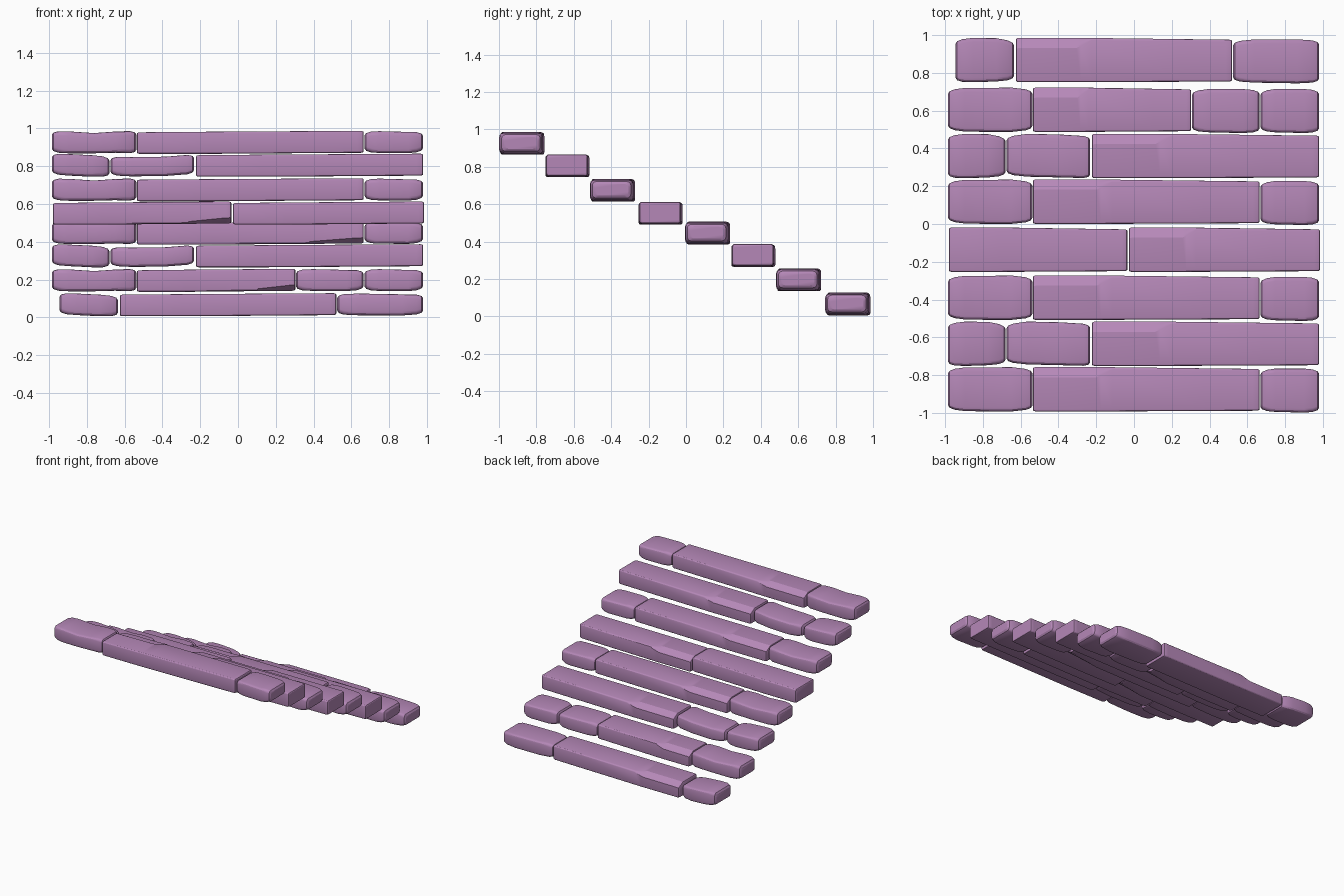
import bpy, bmesh, math

if "Cube" in bpy.data.objects:
    bpy.data.objects.remove(bpy.data.objects["Cube"])

mauve = bpy.data.materials.new("mauve_stone")
mauve.use_nodes = True
COLOUR = (0.46, 0.245, 0.475, 1)
mauve.diffuse_color = COLOUR
mauve.node_tree.nodes["Principled BSDF"].inputs["Base Color"].default_value = COLOUR

DEPTH, HEIGHT = 0.235, 0.122

# Shape of each kind of stone along its length:
# (fraction, front shift, back shift, bottom shift, top shift)
SHAPES = {
    "end_left": [(0, .014, -.014, .008, -.002), (.2, .002, -.002, .003, -.003),
                 (.5, 0, -.002, .003, -.012), (.75, 0, 0, .006, -.004), (1, .012, -.014, .002, 0)],
    "short_left": [(0, .004, -.012, .014, 0), (.3, 0, 0, .006, -.002),
                   (.7, .004, -.002, 0, -.008), (1, .014, -.02, 0, -.018)],
    "short_mid": [(0, .02, -.016, .008, -.016), (.25, .008, 0, .002, -.018),
                  (.65, .004, -.004, .004, -.016), (1, 0, -.014, .016, -.004)],
    "end_right": [(0, .006, -.02, .01, -.006), (.25, -.002, -.008, .005, -.002),
                  (.75, -.006, -.008, .004, -.006), (1, 0, -.016, .012, -.008)],
    "beam": [(0, 0, 0, 0, -.008), (.3, 0, 0, 0, -.005), (1, .004, -.01, .006, 0)],
}


def mix(stations, t):
    """Interpolate linearly between stations."""
    for a, b in zip(stations, stations[1:]):
        if t <= b[0]:
            f = (t - a[0]) / (b[0] - a[0])
            return [p + (q - p) * f for p, q in zip(a[1:], b[1:])]
    return stations[-1][1:]


def ring(y0, y1, z0, z1, top_chip, bottom_chip, radius):
    """Rounded cross-section; the back top and front bottom corners may be chipped flat."""
    corners = [(y0, z0, 1, 1, bottom_chip), (y1, z0, -1, 1, 0),
               (y1, z1, -1, -1, top_chip), (y0, z1, 1, -1, 0)]
    points = []
    for i, (y, z, sy, sz, chip) in enumerate(corners):
        ry, rz = radius + .042 * chip, radius + .018 * chip
        arc = []
        for k in range(4):
            a = k / 3 * math.pi / 2
            u, v = 1 - math.sin(a), 1 - math.cos(a)
            u, v = u + (1 - k / 3 - u) * chip, v + (k / 3 - v) * chip
            arc.append((y + sy * ry * v, z + sz * rz * u))
        points += arc[::-1] if i in (1, 3) else arc
    return points


def stone(name, kind, x0, x1, y, z, top_chip=False, bottom_chip=False):
    length = x1 - x0
    block = kind != "beam"
    radius = .022 if block else .012
    soft = .035 if block else .014
    # Positions of the rings, with the inset that rounds each end
    cuts = {0: soft * .55, soft * .25 / length: soft * .2, soft / length: 0}
    cuts.update({1 - t: inset for t, inset in list(cuts.items())})
    for s in SHAPES[kind][1:-1]:
        cuts[s[0]] = 0
    if not block:
        cuts.update({.28: 0, .35: 0, .76: 0, .97: 0})
    bm = bmesh.new()
    rings = []
    for t in sorted(cuts):
        inset = cuts[t]
        front, back, low, high = mix(SHAPES[kind], t)
        chip_t = mix([(0, 1), (.28, 1), (.35, 0), (1, 0)], t)[0] if top_chip else 0
        chip_b = mix([(0, 0), (.76, 0), (.97, 1), (1, 1)], t)[0] if bottom_chip else 0
        outline = ring(y - DEPTH / 2 + front + inset, y + DEPTH / 2 + back - inset,
                       z + low + inset, z + HEIGHT + high - inset, chip_t, chip_b, radius)
        rings.append([bm.verts.new((x0 + t * length, py, pz)) for py, pz in outline])
    for a, b in zip(rings, rings[1:]):
        for i in range(len(a)):
            j = (i + 1) % len(a)
            bm.faces.new((a[i], a[j], b[j], b[i]))
    bm.faces.new(rings[0])
    bm.faces.new(rings[-1])
    bmesh.ops.recalc_face_normals(bm, faces=bm.faces)
    mesh = bpy.data.meshes.new(name)
    bm.to_mesh(mesh)
    bm.free()
    mesh.materials.append(mauve)
    obj = bpy.data.objects.new(name, mesh)
    bpy.context.collection.objects.link(obj)
    obj.select_set(True)
    bpy.context.view_layer.objects.active = obj


# Layouts of the stones across a step
wide = [("end_left", -.985, -.538), ("beam", -.535, .665), ("end_right", .669, .98)]
offset = [("short_left", -.985, -.68), ("short_mid", -.675, -.232), ("beam", -.222, .98)]
halves = [("beam", -.98, -.035), ("beam", -.027, .985)]
four = [("end_left", -.985, -.538), ("beam", -.535, .303),
        ("end_right", .306, .665), ("end_right", .669, .98)]
bottom = [("short_left", -.945, -.635), ("beam", -.625, .52), ("end_right", .525, .98)]

# Steps from the highest at the front to the lowest at the back: layout, y, z
steps = [(wide, -.875, .865), (offset, -.634, .744), (wide, -.39, .614), (halves, -.136, .491),
         (wide, .118, .385), (offset, .36, .265), (four, .605, .135), (bottom, .868, .006)]

bpy.ops.object.select_all(action='DESELECT')
for row, (layout, y, z) in enumerate(steps):
    for n, (kind, x0, x1) in enumerate(layout):
        left_half = layout is halves and n == 0
        bottom_chip = left_half or layout is four or row == 4
        stone(f"step_{row + 1}_stone_{n + 1}", kind, x0, x1, y, z,
              kind == "beam" and not left_half, kind == "beam" and bottom_chip)
bpy.ops.object.shade_smooth_by_angle(angle=math.radians(28))
